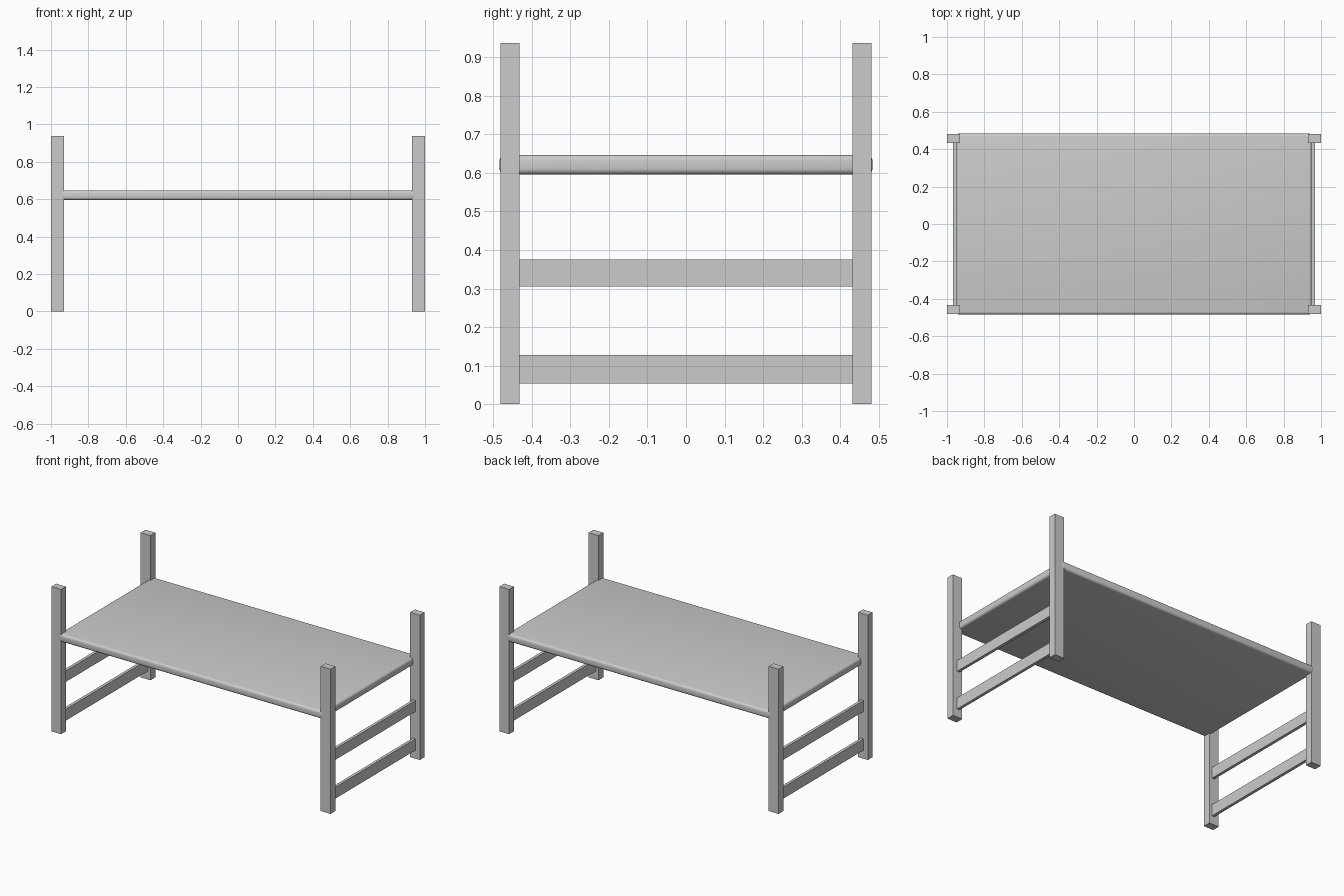
import bpy

if "Cube" in bpy.data.objects:
    bpy.data.objects.remove(bpy.data.objects["Cube"])


def box(name, lo, hi, bevel=0.0):
    """Axis-aligned box from two corners, with optional rounded edges."""
    centre = [(a + b) / 2 for a, b in zip(lo, hi)]
    bpy.ops.mesh.primitive_cube_add(size=1, location=centre)
    ob = bpy.context.object
    ob.name = name
    ob.scale = [b - a for a, b in zip(lo, hi)]
    bpy.ops.object.transform_apply(location=False, rotation=False, scale=True)
    if bevel:
        mod = ob.modifiers.new("rounded_edges", 'BEVEL')
        mod.width = bevel
        mod.segments = 4
        bpy.ops.object.modifier_apply(modifier=mod.name)
        bpy.ops.object.shade_smooth_by_angle()
    return ob


def mirrored_box(name, sx, sy, x, y, z):
    """Box given by ranges on the positive side, flipped by the signs."""
    xs = sorted(sx * v for v in x)
    ys = sorted(sy * v for v in y)
    return box(name, (xs[0], ys[0], z[0]), (xs[1], ys[1], z[1]))


# Mattress platform with rounded edges
box("bed_platform", (-0.95, -0.484, 0.596), (0.95, 0.484, 0.647), 0.015)

for sx, end in ((-1, "left"), (1, "right")):
    # Corner posts
    for sy, side in ((-1, "front"), (1, "back")):
        mirrored_box(f"{side}_{end}_post", sx, sy,
                     (0.93, 1.0), (0.4325, 0.482), (0, 0.937))
    # Ladder rails joining the posts at each end
    for level, z in (("lower", (0.054, 0.128)), ("upper", (0.305, 0.376))):
        mirrored_box(f"{end}_{level}_rail", sx, 1,
                     (0.949, 0.968), (-0.435, 0.435), z)
